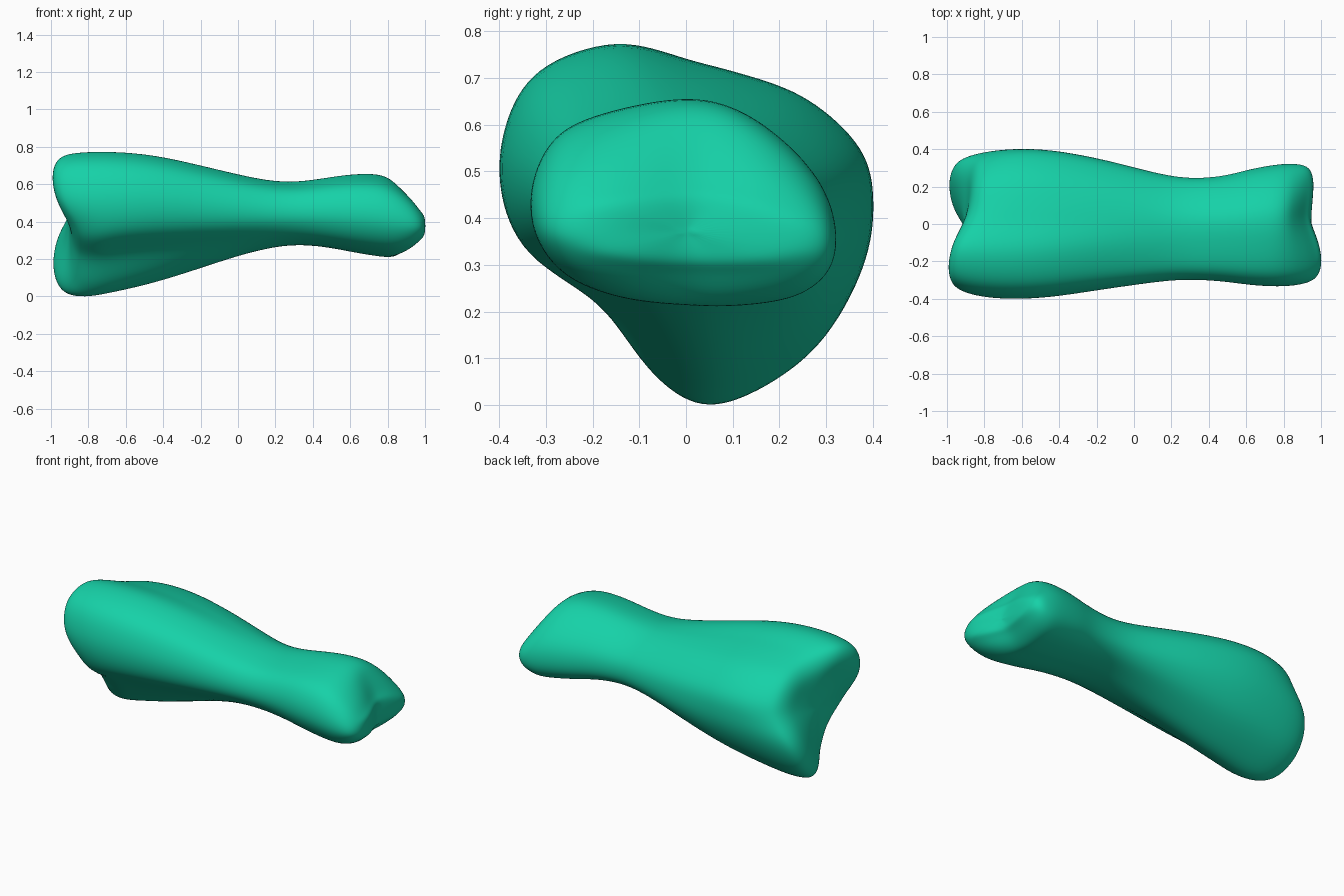
import bpy, bmesh, math

if "Cube" in bpy.data.objects:
    bpy.data.objects.remove(bpy.data.objects["Cube"])

# Cross-section outlines (y, z): the wide base end and the narrow knuckle end
BASE = [(.40, .42), (.375, .54), (.26, .65), (.13, .70), (0, .735), (-.15, .775), (-.32, .715), (-.39, .59),
        (-.40, .45), (-.345, .315), (-.19, .215), (-.09, .08), (.02, 0), (.14, .02), (.29, .12), (.38, .28)]
KNUCKLE = [(.315, .40), (.28, .49), (.20, .575), (.11, .632), (.02, .653), (-.10, .64), (-.25, .595), (-.315, .52),
           (-.335, .43), (-.315, .35), (-.25, .275), (-.13, .23), (0, .217), (.10, .215), (.23, .235), (.305, .30)]

# Stations along the bone: x, y min, y max, z min, z max
STATIONS = [(-.85, -.365, .367, .002, .765), (-.77, -.392, .39, -.005, .778), (-.64, -.405, .405, .025, .78),
            (-.45, -.395, .40, .07, .762), (-.2, -.355, .355, .15, .703), (0, -.327, .303, .218, .653),
            (.2, -.30, .253, .268, .612), (.35, -.298, .243, .278, .615), (.5, -.31, .26, .26, .64),
            (.62, -.328, .295, .235, .656), (.75, -.336, .318, .214, .658), (.83, -.333, .324, .208, .63),
            (.89, -.325, .322, .22, .588), (.945, -.31, .315, .246, .533), (.985, -.28, .29, .285, .475)]


def smooth(a, b, v):
    t = max(0, min(1, (v - a) / (b - a)))
    return t * t * (3 - 2 * t)


def refine(pts):
    # insert a curve midpoint between neighbours
    out, n = [], len(pts)
    for i in range(n):
        a, b, c, d = (pts[(i + k) % n] for k in (-1, 0, 1, 2))
        out += [b, tuple((9 * (b[j] + c[j]) - a[j] - d[j]) / 16 for j in (0, 1))]
    return out


base, knuckle = refine(BASE), refine(KNUCKLE)


def section(x, y0, y1, z0, z1):
    # blend the two outlines and fit them to the station's extents
    t = smooth(-.75, .45, x)
    pts = [tuple(p[j] * (1 - t) + q[j] * t for j in (0, 1)) for p, q in zip(base, knuckle)]
    ys, zs = [p[0] for p in pts], [p[1] for p in pts]
    fit = lambda v, vs, lo, hi: lo + (v - min(vs)) / (max(vs) - min(vs)) * (hi - lo)
    return [(x, fit(y, ys, y0, y1), fit(z, zs, z0, z1)) for y, z in pts]


def shrink(ring, x, f, cy, cz):
    return [(x, cy + (y - cy) * f, cz + (z - cz) * f) for _, y, z in ring]


def sculpt(p):
    x, y, z = p
    # saddle-shaped joint face on the base end
    s = 2.2 * y * (z - .41)
    limit = .10 if s < 0 else .05
    x += limit * math.tanh(s / limit) * smooth(-.5, -.9, x)
    # groove between the two knuckles
    groove = .07 * math.exp(-((y - .04) / .14) ** 2) + .035 * smooth(.05, .25, y)
    return (x - groove * smooth(.76, 1.0, x), y, z)


rings = [section(*s) for s in STATIONS]
first, last = rings[0], rings[-1]
left = [shrink(first, x, f, 0, .41) for x, f in
        ((-.905, .06), (-.907, .3), (-.914, .52), (-.918, .69), (-.91, .82), (-.888, .93))]
right = [shrink(last, x, f, 0, .37) for x, f in ((1.008, .78), (1.014, .45), (1.014, .08))]
rings = left + rings + right

# Loft the rings into one closed skin
bm = bmesh.new()
loops = [[bm.verts.new(sculpt(p)) for p in ring] for ring in rings]
n = len(base)
for a, b in zip(loops, loops[1:]):
    for i in range(n):
        j = (i + 1) % n
        bm.faces.new((a[i], a[j], b[j], b[i]))
bm.faces.new(loops[0])
bm.faces.new(loops[-1])
bmesh.ops.recalc_face_normals(bm, faces=bm.faces)
for f in bm.faces:
    f.smooth = True
mesh = bpy.data.meshes.new("finger_bone")
bm.to_mesh(mesh)
bm.free()
bone = bpy.data.objects.new("finger_bone", mesh)
bpy.context.collection.objects.link(bone)
sub = bone.modifiers.new("smooth", 'SUBSURF')
sub.levels = sub.render_levels = 2

green = bpy.data.materials.new("green")
green.diffuse_color = (.008, .64, .39, 1)
green.use_nodes = True
green.node_tree.nodes["Principled BSDF"].inputs["Base Color"].default_value = green.diffuse_color
mesh.materials.append(green)
